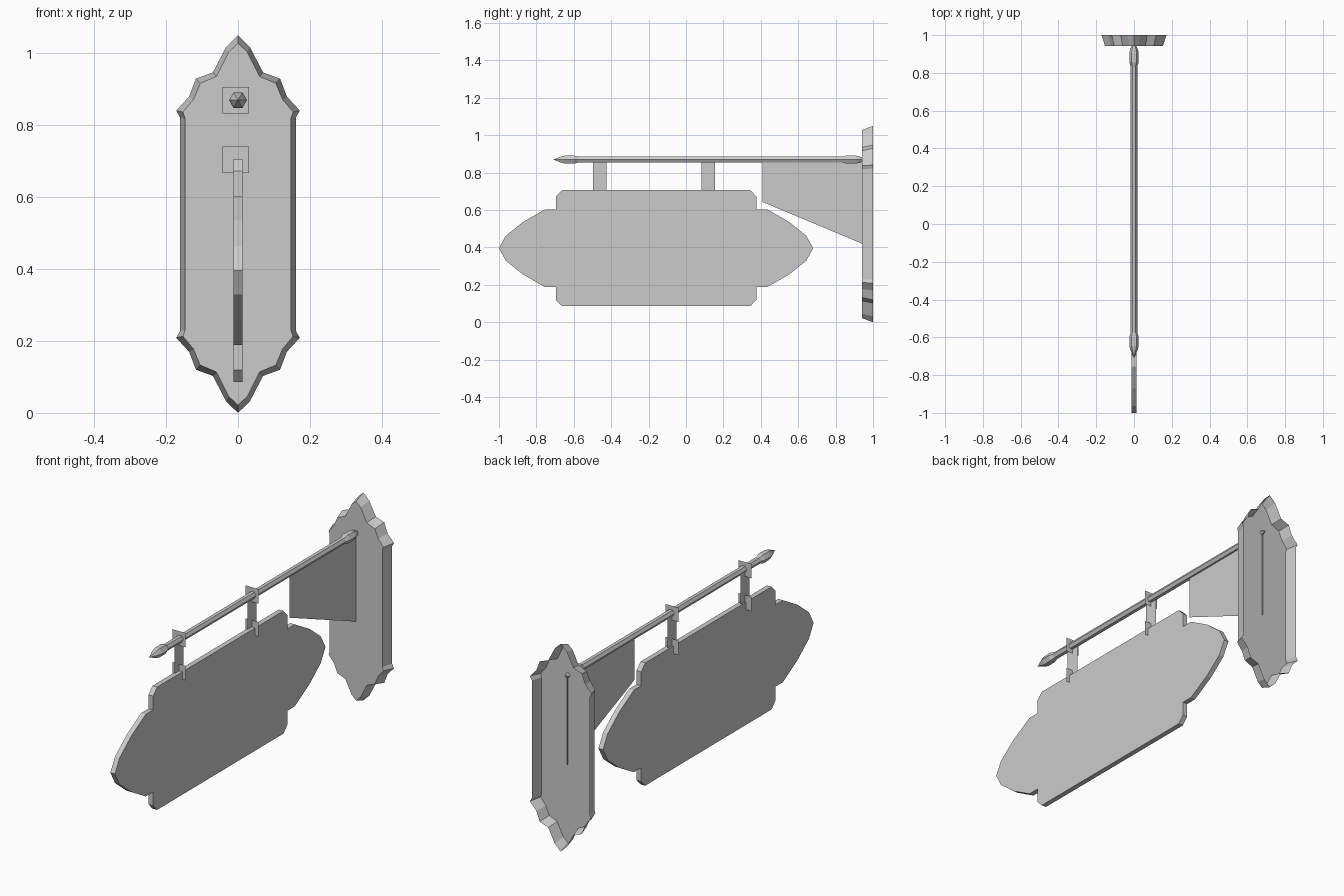
import bpy
import bmesh
from math import tau
from mathutils import Vector

if "Cube" in bpy.data.objects:
    bpy.data.objects.remove(bpy.data.objects["Cube"], do_unlink=True)

# One painted grey for everything
GREY = (0.6, 0.6, 0.6, 1.0)
grey = bpy.data.materials.new("light grey")
grey.use_nodes = True
grey.diffuse_color = GREY
grey.node_tree.nodes["Principled BSDF"].inputs["Base Color"].default_value = GREY


def finish(bm, name):
    bmesh.ops.remove_doubles(bm, verts=bm.verts, dist=0.0005)
    bmesh.ops.recalc_face_normals(bm, faces=bm.faces)
    mesh = bpy.data.meshes.new(name)
    bm.to_mesh(mesh)
    bm.free()
    mesh.materials.append(grey)
    obj = bpy.data.objects.new(name, mesh)
    bpy.context.collection.objects.link(obj)
    return obj


def mirror_quarter(quarter):
    """Full outline from one quarter, running from the top to the side."""
    back = quarter[::-1]
    loop = (quarter + [(a, -b) for a, b in back]
            + [(-a, -b) for a, b in quarter] + [(-a, b) for a, b in back])
    return [p for i, p in enumerate(loop) if p != loop[i - 1]]


def loft(name, first, second, close_first=True):
    """Join two outlines with side walls; the first end may stay open."""
    bm = bmesh.new()
    a = [bm.verts.new(p) for p in first]
    b = [bm.verts.new(p) for p in second]
    for i in range(len(a)):
        bm.faces.new((a[i - 1], a[i], b[i], b[i - 1]))
    bm.faces.new(b)
    if close_first:
        bm.faces.new(a)
    return finish(bm, name)


def sheet(name, points):
    bm = bmesh.new()
    bm.faces.new([bm.verts.new(p) for p in points])
    return finish(bm, name)


# Wall plate: bevelled shell, hollow towards the wall
MID = 0.525
rim = [(0, .525), (.033, .493), (.07, .422), (.117, .405),
       (.136, .355), (.172, .316), (.161, .297)]
face = [(0, .503), (.026, .479), (.06, .411), (.105, .392),
        (.124, .347), (.153, .312), (.147, .294)]
loft("wall_plate",
     [(x, 1.0, MID + z) for x, z in mirror_quarter(rim)],
     [(x, 0.942, MID + z) for x, z in mirror_quarter(face)],
     close_first=False)

# Hanging sign board with stepped, pointed ends
board = mirror_quarter([(.504, .31), (.536, .277), (.536, .207), (.595, .207),
                        (.712, .14), (.803, .067), (.84, 0)])
loft("sign_board", *[[(x, y - 0.16, z + 0.396) for y, z in board]
                     for x in (-0.0128, 0.0128)])

# Six-sided pole with a pointed finial at each end
POLE_Z, POLE_MID = 0.87, 0.13
half = [(.84, 0), (.795, .02), (.775, .025), (.727, .025), (.705, .0175)]
profile = half + [(-t, r) for t, r in half[::-1]]
bm = bmesh.new()
verts = [bm.verts.new((r, POLE_MID + t, POLE_Z)) for t, r in profile]
edges = [bm.edges.new(pair) for pair in zip(verts, verts[1:])]
bmesh.ops.spin(bm, geom=verts + edges, cent=(0, 0, POLE_Z), axis=(0, 1, 0),
               angle=tau, steps=6, use_duplicate=False)
finish(bm, "pole")

# Thin triangular bracket under the pole
sheet("bracket", [(0, .41, .865), (0, .41, .643), (0, .95, .417), (0, .95, .865)])

# Two hangers: a flat strap with a square ring plate at each end
HANG_X = -0.006
for side, y in (("front", -0.461), ("rear", 0.119)):
    sheet(f"{side}_hanger_strap",
          [(HANG_X, y + dy, z) for dy, z in
           ((-.036, .69), (.036, .69), (.036, .865), (-.036, .865))])
    for end, z in (("upper", 0.87), ("lower", 0.704)):
        centre = Vector((HANG_X, y, z))
        corners = ((-1, -1), (1, -1), (1, 1), (-1, 1))
        sheet(f"{side}_{end}_ring_plate",
              [centre + Vector((a, 0, b)) * 0.0365 if b else centre
               for a, b in corners])
